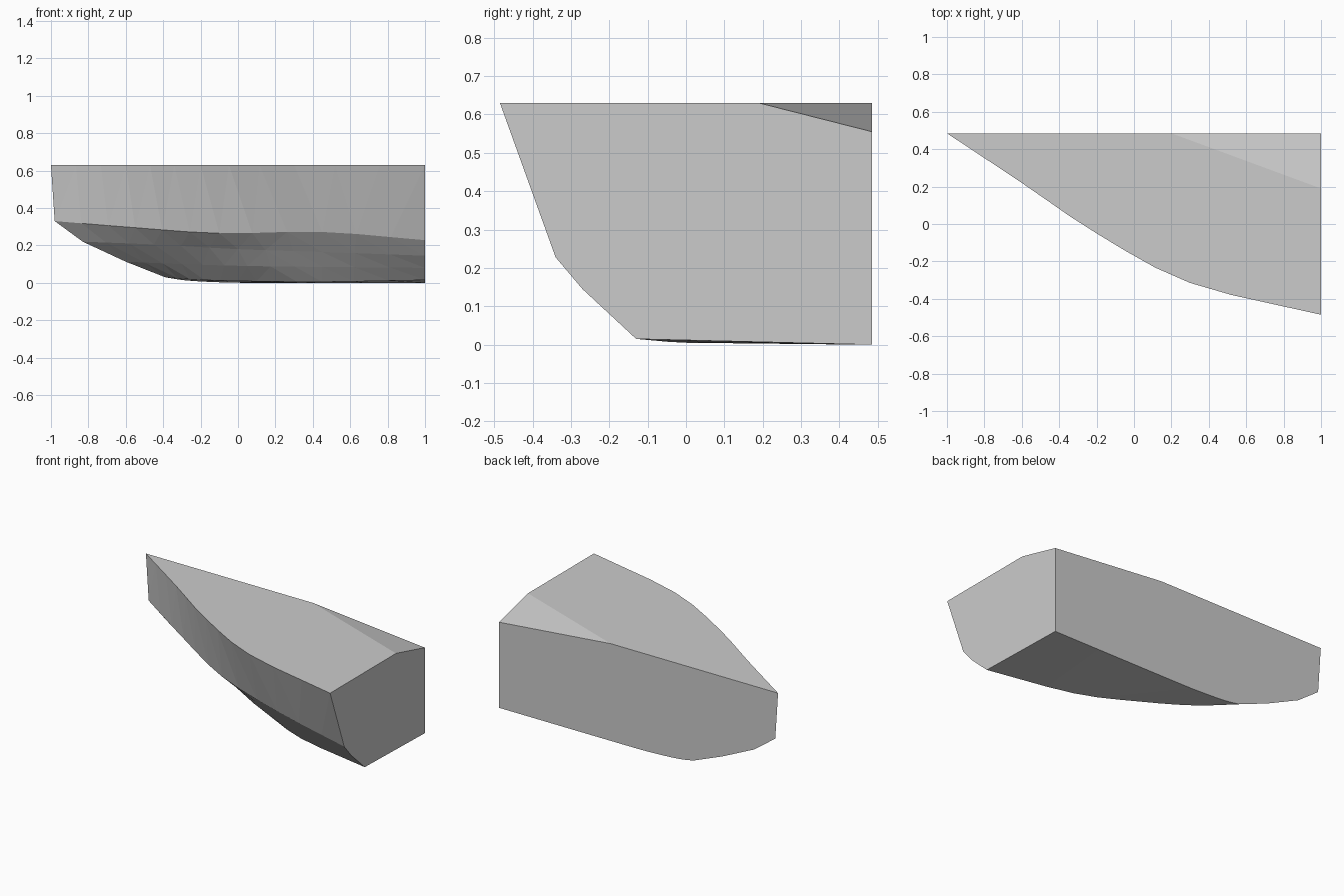
import bpy
import bmesh
from mathutils import Vector

if "Cube" in bpy.data.objects:
    bpy.data.objects.remove(bpy.data.objects["Cube"])

SIDE, TOP, STEPS = 0.485, 0.63, 3

grey = bpy.data.materials.new("hull grey")
grey.diffuse_color = (0.6, 0.6, 0.6, 1)
grey.use_nodes = True
grey.node_tree.nodes["Principled BSDF"].inputs["Base Color"].default_value = grey.diffuse_color


def rail(points):
    """Smooth curve through the control points, STEPS samples per span."""
    p = [Vector(q) for q in points]
    p = [2 * p[0] - p[1]] + p + [2 * p[-1] - p[-2]]
    out = []
    for a, b, c, d in zip(p, p[1:], p[2:], p[3:]):
        for i in range(STEPS):
            t = i / STEPS
            out.append(0.5 * (2 * b + (c - a) * t + (2 * a - 5 * b + 4 * c - d) * t * t
                              + (3 * b - a - 3 * c + d) * t ** 3))
    return out + [p[-2]]


# Fore-and-aft lines of the hull, each from the stem to the flat end
deck_edge = [(-1, SIDE, TOP), (-0.6, 0.22, TOP), (-0.2, -0.05, TOP),
             (0.3, -0.315, TOP), (1, -SIDE, TOP)]
upper_chine = [(-0.98, SIDE, 0.33), (-0.55, 0.23, 0.295), (-0.1, -0.02, 0.265),
               (0.45, -0.24, 0.272), (1, -0.34, 0.228)]
lower_chine = [(-0.83, SIDE, 0.22), (-0.45, 0.265, 0.205), (0, 0.03, 0.18),
               (0.45, -0.145, 0.165), (1, -0.27, 0.145)]
bilge = [(-0.6, SIDE, 0.113), (-0.3, 0.3, 0.1), (0.05, 0.09, 0.09),
         (0.45, -0.075, 0.085), (1, -0.2, 0.08)]
bottom_edge = [(-0.39, SIDE, 0.03), (-0.18, 0.325, 0.015), (0.1, 0.165, 0.008),
               (0.45, 0.0, 0.005), (1, -0.13, 0.015)]
keel = [(-0.39, SIDE, 0.03), (-0.28, SIDE, 0.013), (-0.1, SIDE, 0.003),
        (0.1, SIDE, 0), (1, SIDE, 0)]

bm = bmesh.new()
rails = [[bm.verts.new(v) for v in rail(r)]
         for r in (deck_edge, upper_chine, lower_chine, bilge, bottom_edge, keel)]

# Hull skin between neighbouring lines
for a, b in zip(rails, rails[1:]):
    for i in range(len(a) - 1):
        bm.faces.new((a[i], b[i], b[i + 1], a[i + 1]))

# Deck with its sloping corner
bevel_back = bm.verts.new((0.2, SIDE, TOP))
bevel_end = bm.verts.new((1, 0.19, TOP))
corner = bm.verts.new((1, SIDE, 0.555))
bm.faces.new(rails[0] + [bevel_end, bevel_back])
bm.faces.new((bevel_back, bevel_end, corner))

# Flat end and flat long side
bm.faces.new([r[-1] for r in rails] + [corner, bevel_end])
bm.faces.new([r[0] for r in rails[:-1]] + rails[-1] + [corner, bevel_back])

bmesh.ops.remove_doubles(bm, verts=bm.verts[:], dist=0.0005)
skin = [f for f in bm.faces if len(f.verts) == 4]
bmesh.ops.triangulate(bm, faces=skin)
bmesh.ops.recalc_face_normals(bm, faces=bm.faces[:])

mesh = bpy.data.meshes.new("half_hull")
bm.to_mesh(mesh)
bm.free()
mesh.materials.append(grey)
bpy.context.collection.objects.link(bpy.data.objects.new("half_hull", mesh))
